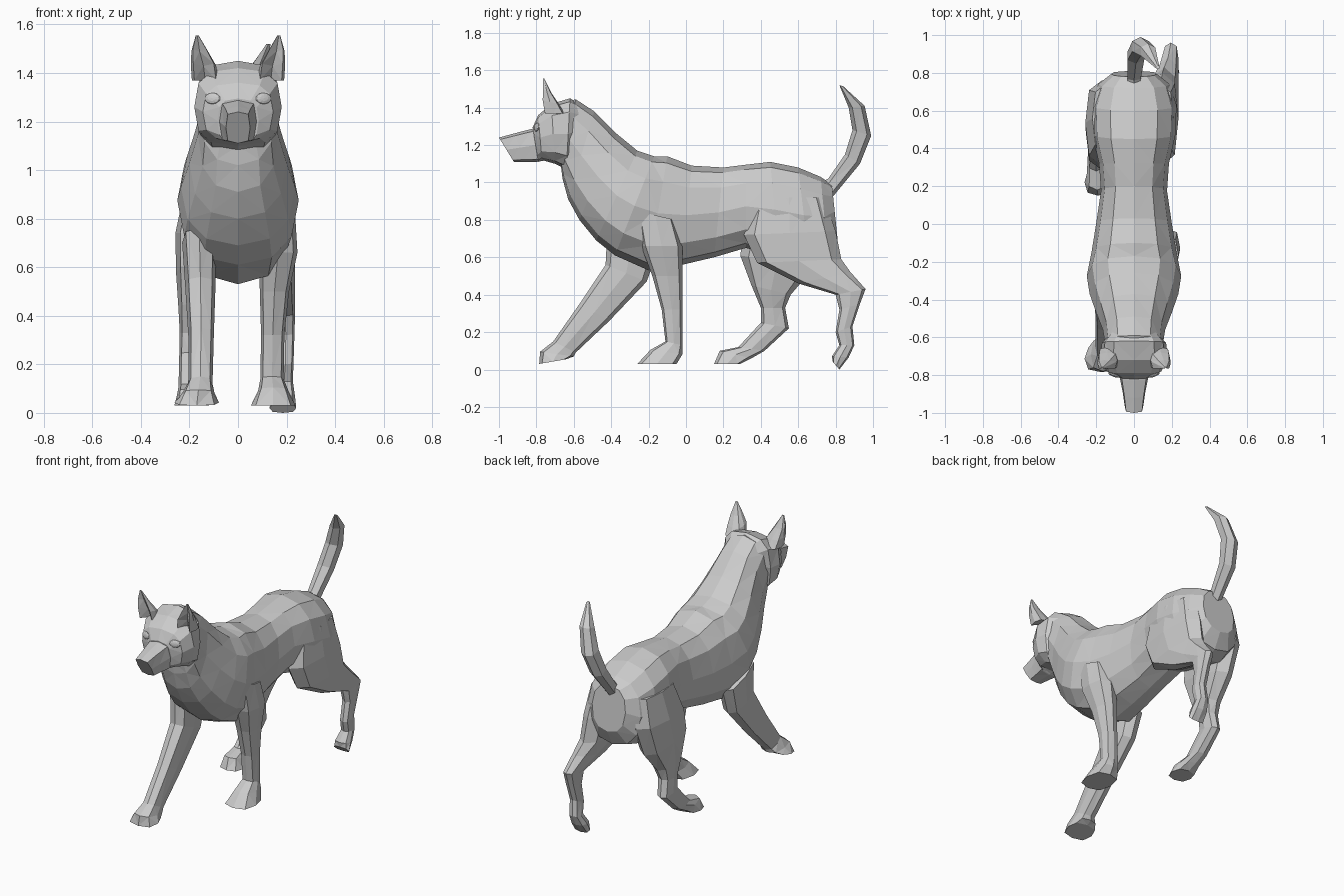
import bpy, bmesh, math
from mathutils import Vector
from mathutils.bvhtree import BVHTree

fur = bpy.data.materials.new("grey fur")
fur.diffuse_color = (0.6, 0.6, 0.6, 1)


def finish(bm, name):
    bmesh.ops.recalc_face_normals(bm, faces=bm.faces)
    mesh = bpy.data.meshes.new(name)
    bm.to_mesh(mesh)
    mesh.materials.append(fur)
    obj = bpy.data.objects.new(name, mesh)
    bpy.context.collection.objects.link(obj)
    return obj


def power(v, p):
    return math.copysign(abs(v) ** p, v) if abs(v) > 1e-6 else 0.0


def loft(name, rings, sides=8, p=0.85, dent=0.0, flip=1):
    """Each ring: (y, z) of one edge, (y, z) of the opposite edge, centre x, half width."""
    bm = bmesh.new()
    loops = []
    for ya, za, yb, zb, x, w in rings:
        a, b = Vector((0, ya, za)), Vector((0, yb, zb))
        mid, arm = (a + b) / 2, (a - b) / 2
        loop = []
        for k in range(sides):
            t = 2 * math.pi * k / sides
            c = power(math.cos(t), p) - (dent if k == 0 else 0)
            pos = mid + arm * c
            pos.x = flip * (x + w * power(math.sin(t), p))
            loop.append(bm.verts.new(pos))
        loops.append(loop)
    for r, s in zip(loops, loops[1:]):
        for k in range(sides):
            j = (k + 1) % sides
            bm.faces.new((r[k], r[j], s[j], s[k]))
    bm.faces.new(loops[0])
    bm.faces.new(loops[-1])
    bmesh.ops.triangulate(bm, faces=[f for f in bm.faces if len(f.verts) == 4])
    return finish(bm, name)


# Neck, chest, belly and rump (top edge, bottom edge)
loft("body", [
    (-0.68, 1.42, -0.67, 1.10, 0, .13),
    (-0.59, 1.445, -0.66, 1.02, 0, .155),
    (-0.49, 1.38, -0.63, 0.91, 0, .165),
    (-0.37, 1.26, -0.57, 0.80, 0, .20),
    (-0.26, 1.17, -0.48, 0.69, 0, .235),
    (-0.17, 1.14, -0.38, 0.61, 0, .25),
    (-0.10, 1.14, -0.20, 0.53, 0, .225),
    (0.03, 1.09, -0.02, 0.56, 0, .20),
    (0.20, 1.08, 0.15, 0.60, 0, .175),
    (0.32, 1.095, 0.32, 0.65, 0, .185),
    (0.45, 1.11, 0.50, 0.60, 0, .22),
    (0.60, 1.08, 0.66, 0.57, 0, .225),
    (0.72, 1.03, 0.76, 0.60, 0, .19),
    (0.78, 0.99, 0.81, 0.70, 0, .12)], sides=12)

# Head and muzzle
head = loft("head", [
    (-0.57, 1.42, -0.60, 1.13, 0, .13),
    (-0.62, 1.45, -0.64, 1.07, 0, .17),
    (-0.72, 1.42, -0.70, 1.10, 0, .18),
    (-0.79, 1.36, -0.77, 1.12, 0, .145),
    (-0.82, 1.295, -0.79, 1.11, 0, .085)], sides=12, p=0.7)
loft("muzzle", [
    (-0.76, 1.30, -0.74, 1.12, 0, .085),
    (-0.83, 1.285, -0.80, 1.11, 0, .075),
    (-0.92, 1.262, -0.86, 1.11, 0, .060),
    (-1.00, 1.24, -0.92, 1.11, 0, .050)], p=0.5)

# Ears, cupped at the front, and eyes laid on the face
bm = bmesh.new()
bm.from_mesh(head.data)
face_tree = BVHTree.FromBMesh(bm)
bm.free()
for side, flip in (("left", -1), ("right", 1)):
    loft(side + "_ear", [
        (-0.765, 1.37, -0.65, 1.37, .135, .055),
        (-0.775, 1.44, -0.68, 1.42, .142, .052),
        (-0.77, 1.50, -0.72, 1.48, .158, .034),
        (-0.765, 1.555, -0.757, 1.555, .168, .006)], p=0.6, dent=1.1, flip=flip)
    hit, normal, _, _ = face_tree.ray_cast(Vector((flip * .105, -2, 1.295)), Vector((0, 1, 0)))
    bm = bmesh.new()
    bmesh.ops.create_uvsphere(bm, u_segments=10, v_segments=6, radius=.034)
    bmesh.ops.scale(bm, vec=(1, .7, .3), verts=bm.verts)
    eye = finish(bm, side + "_eye")
    eye.location = hit
    eye.rotation_euler = normal.to_track_quat('Z', 'Y').to_euler()

# Front legs (front edge, back edge)
loft("right_front_leg", [
    (-0.27, 0.85, -0.06, 0.80, .165, .07),
    (-0.24, 0.66, -0.02, 0.66, .165, .08),
    (-0.18, 0.50, -0.02, 0.50, .15, .06),
    (-0.13, 0.32, -0.02, 0.32, .143, .048),
    (-0.11, 0.15, -0.02, 0.13, .14, .048),
    (-0.19, 0.105, -0.02, 0.08, .145, .062),
    (-0.26, 0.03, -0.05, 0.03, .145, .092)], p=0.7)
loft("left_front_leg", [
    (-0.42, 0.76, -0.15, 0.64, -.16, .07),
    (-0.43, 0.56, -0.21, 0.47, -.155, .062),
    (-0.57, 0.35, -0.41, 0.26, -.152, .052),
    (-0.71, 0.15, -0.59, 0.09, -.155, .05),
    (-0.78, 0.095, -0.60, 0.07, -.163, .066),
    (-0.785, 0.03, -0.64, 0.055, -.17, .092)], p=0.7)

# Back legs
loft("right_back_leg", [
    (0.36, 0.92, 0.74, 0.92, .14, .07),
    (0.31, 0.72, 0.80, 0.74, .15, .085),
    (0.38, 0.57, 0.83, 0.59, .16, .075),
    (0.60, 0.46, 0.88, 0.52, .18, .055),
    (0.80, 0.40, 0.96, 0.43, .195, .040),
    (0.82, 0.32, 0.93, 0.35, .197, .036),
    (0.80, 0.20, 0.89, 0.23, .195, .034),
    (0.82, 0.13, 0.90, 0.13, .19, .036),
    (0.78, 0.07, 0.87, 0.065, .185, .050),
    (0.785, 0.04, 0.82, 0.0, .185, .055)], p=0.75)
loft("left_back_leg", [
    (0.38, 0.92, 0.74, 0.92, -.15, .07),
    (0.31, 0.74, 0.76, 0.74, -.17, .088),
    (0.29, 0.61, 0.68, 0.54, -.175, .08),
    (0.35, 0.45, 0.56, 0.40, -.185, .06),
    (0.40, 0.33, 0.53, 0.33, -.195, .045),
    (0.40, 0.25, 0.55, 0.22, -.20, .042),
    (0.28, 0.12, 0.42, 0.10, -.20, .045),
    (0.18, 0.10, 0.35, 0.06, -.195, .055),
    (0.15, 0.03, 0.29, 0.03, -.19, .072)], p=0.75)

# Tail, curling up and towards the right
loft("tail", [
    (0.70, 0.99, 0.74, 0.90, 0, .035),
    (0.76, 1.02, 0.79, 0.93, 0, .040),
    (0.85, 1.15, 0.93, 1.10, .01, .050),
    (0.89, 1.28, 0.99, 1.25, .035, .050),
    (0.87, 1.40, 0.955, 1.41, .075, .042),
    (0.82, 1.52, 0.84, 1.515, .125, .010)], sides=6)
